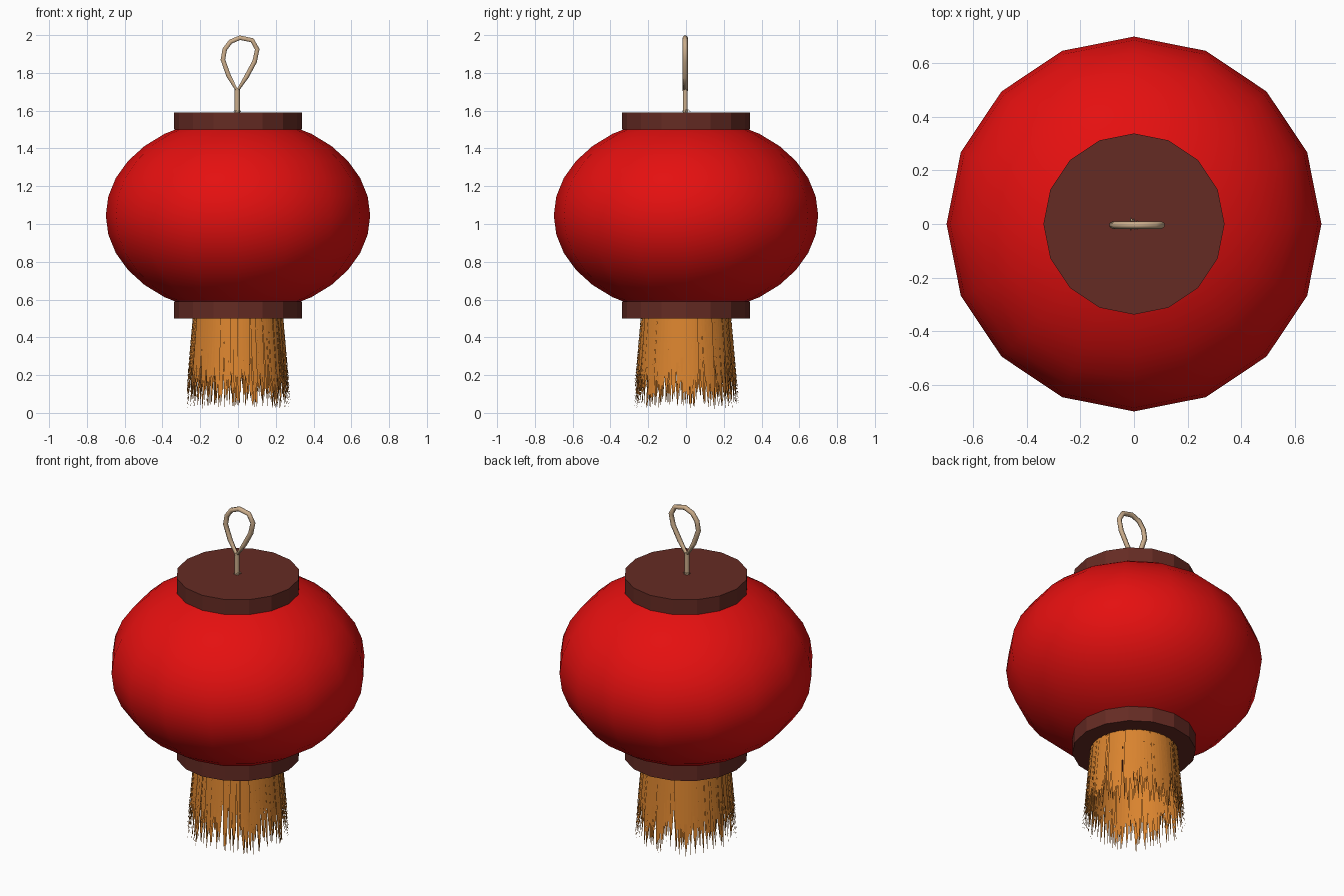
import bpy, bmesh, math, random
from mathutils import Vector

random.seed(4)
if "Cube" in bpy.data.objects:
    bpy.data.objects.remove(bpy.data.objects["Cube"], do_unlink=True)


def material(name, rgb):
    m = bpy.data.materials.new(name)
    m.use_nodes = True
    m.diffuse_color = (*rgb, 1)
    bsdf = next(n for n in m.node_tree.nodes if n.type == 'BSDF_PRINCIPLED')
    bsdf.inputs["Base Color"].default_value = (*rgb, 1)
    bsdf.inputs["Roughness"].default_value = 0.7
    return m


red = material("lantern red", (0.78, 0.005, 0.005))
brown = material("dark brown wood", (0.13, 0.024, 0.017))
orange = material("fringe orange", (0.70, 0.23, 0.028))
tan = material("rope tan", (0.60, 0.42, 0.26))


def bm_object(name, bm, mat):
    mesh = bpy.data.meshes.new(name)
    bm.to_mesh(mesh)
    bm.free()
    mesh.materials.append(mat)
    ob = bpy.data.objects.new(name, mesh)
    bpy.context.collection.objects.link(ob)
    return ob


# Paper body: squashed sphere
bpy.ops.mesh.primitive_uv_sphere_add(segments=16, ring_count=16, radius=1, location=(0, 0, 1.045))
body = bpy.context.object
body.name = "paper_body"
body.scale = (0.7, 0.7, 0.52)
body.data.materials.append(red)
bpy.ops.object.transform_apply(location=False, rotation=False, scale=True)
bpy.ops.object.shade_smooth_by_angle(angle=math.radians(40))

# Wooden caps, top and bottom
for name, z in (("top_cap", 1.545), ("bottom_cap", 0.545)):
    bpy.ops.mesh.primitive_cylinder_add(vertices=16, radius=0.338, depth=0.09, location=(0, 0, z))
    cap = bpy.context.object
    cap.name = name
    cap.data.materials.append(brown)


# Fringe: rings of tapered strands hanging from the bottom cap
def around(angle, radius, z):
    return Vector((radius * math.cos(angle), radius * math.sin(angle), z))


bm = bmesh.new()
COUNT = 84
for layer in range(4):
    for i in range(COUNT):
        a = 2 * math.pi * (i + layer / 4 + random.uniform(-0.3, 0.3)) / COUNT
        half = random.uniform(0.7, 1.1) * math.pi / COUNT
        drift = random.uniform(-0.025, 0.025)
        tip_z = random.uniform(0.015, 0.17)
        mid_z = tip_z + random.uniform(0.08, 0.2)
        inset = layer * 0.004

        def radius(z):
            return 0.24 + 0.04 * (0.5 - z) / 0.45 - inset

        top = [bm.verts.new(around(a + s * half, radius(0.52), 0.52)) for s in (-1, 1)]
        mid = [bm.verts.new(around(a + drift / 2 + s * half * 0.85, radius(mid_z), mid_z)) for s in (-1, 1)]
        tip = bm.verts.new(around(a + drift, radius(tip_z) + random.uniform(-0.008, 0.006), tip_z))
        bm.faces.new((mid[0], mid[1], top[1], top[0]))
        bm.faces.new((tip, mid[1], mid[0]))
bm_object("fringe", bm, orange)


# Hanging rope: stem and teardrop loop
def rope(name, points, radius, cyclic=False):
    curve = bpy.data.curves.new(name, 'CURVE')
    curve.dimensions = '3D'
    curve.bevel_depth = radius
    curve.bevel_resolution = 1
    curve.use_fill_caps = True
    spline = curve.splines.new('POLY')
    spline.points.add(len(points) - 1)
    for p, (x, z) in zip(spline.points, points):
        p.co = (x, -0.004, z, 1)
    spline.use_cyclic_u = cyclic
    curve.materials.append(tan)
    ob = bpy.data.objects.new(name, curve)
    bpy.context.collection.objects.link(ob)
    for s in curve.splines:
        s.use_smooth = True


rope("rope_stem", [(-0.004, 1.58), (-0.004, 1.72)], 0.015)
rope("rope_loop", [(-0.004, 1.705), (-0.05, 1.785), (-0.08, 1.87), (-0.07, 1.925), (-0.04, 1.965),
                   (0.01, 1.986), (0.075, 1.973), (0.102, 1.925), (0.088, 1.86), (0.045, 1.78)],
     0.014, cyclic=True)

# Frayed rope fibres spread on the top cap
bm = bmesh.new()
for i in range(9):
    a = 2 * math.pi * i / 9 + random.uniform(-0.2, 0.2)
    bm.faces.new([bm.verts.new(p + Vector((-0.004, 0, 0))) for p in (
        around(a - 0.35, 0.013, 1.605), around(a, random.uniform(0.02, 0.03), 1.592),
        around(a + 0.35, 0.013, 1.605))])
bm_object("rope_fray", bm, tan)
